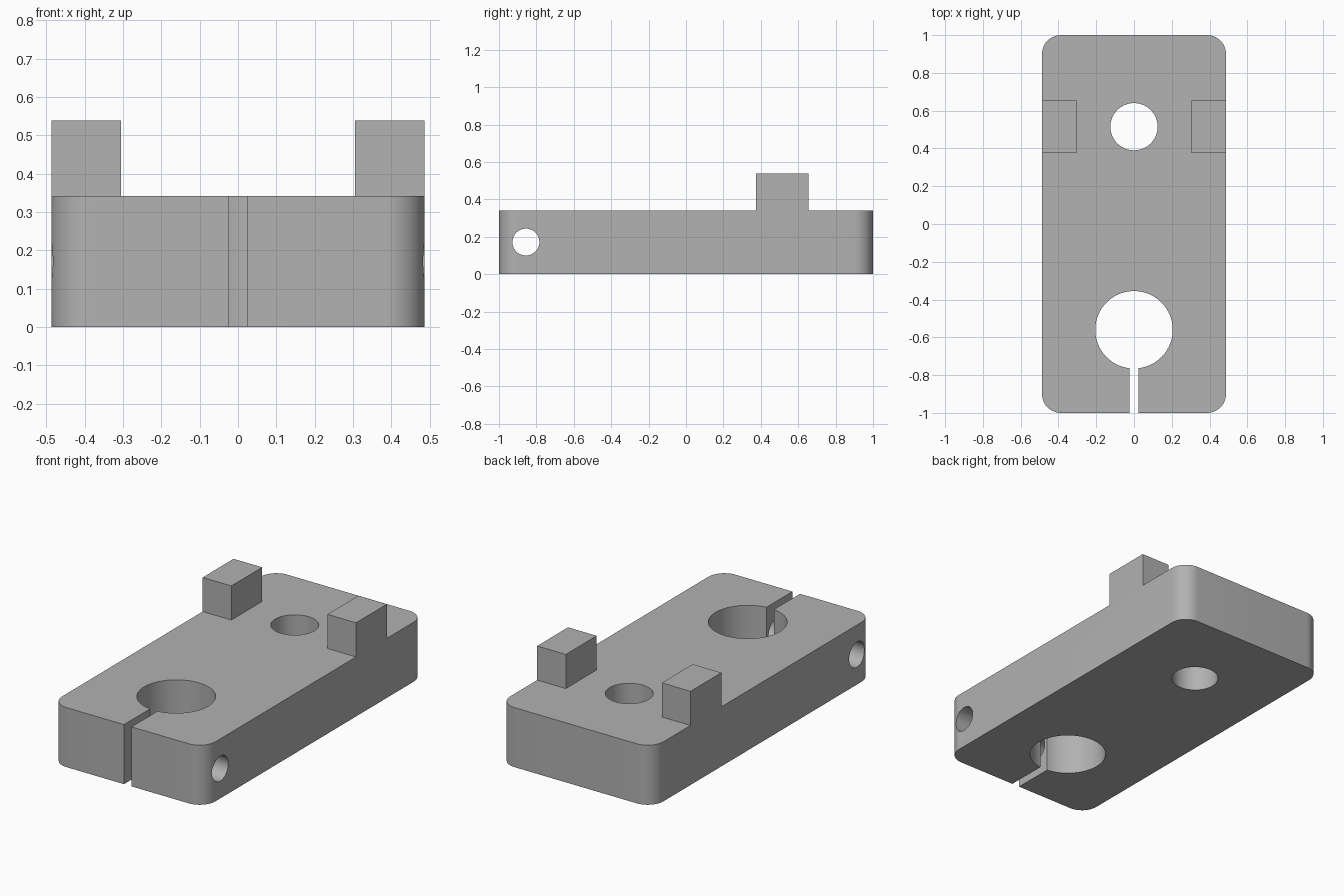
import bpy, bmesh
from math import sin, cos, pi, asin
from mathutils import Matrix

cube = bpy.data.objects.get("Cube")
if cube:
    bpy.data.objects.remove(cube, do_unlink=True)

HALF_W, HALF_L, CORNER = 0.487, 1.0, 0.1
PLATE_TOP, TAB_TOP = 0.342, 0.538
TAB_IN, TAB_FRONT, TAB_BACK = 0.305, 0.375, 0.655

grey = bpy.data.materials.new("plain grey")
grey.use_nodes = True
colour = (0.445, 0.445, 0.445, 1)
grey.diffuse_color = colour
grey.node_tree.nodes["Principled BSDF"].inputs["Base Color"].default_value = colour


def arc(cx, cy, r, start, end, steps):
    return [(cx + r * cos(start + (end - start) * i / steps),
             cy + r * sin(start + (end - start) * i / steps)) for i in range(steps + 1)]


def prism(name, outline, low, high, matrix=Matrix()):
    """Extrude a flat outline from low to high along z."""
    bm = bmesh.new()
    base = bm.faces.new([bm.verts.new((x, y, low)) for x, y in outline])
    top = bmesh.ops.extrude_face_region(bm, geom=[base])["geom"]
    moved = [v for v in top if isinstance(v, bmesh.types.BMVert)]
    bmesh.ops.translate(bm, verts=moved, vec=(0, 0, high - low))
    bmesh.ops.recalc_face_normals(bm, faces=bm.faces)
    bm.transform(matrix)
    mesh = bpy.data.meshes.new(name)
    bm.to_mesh(mesh)
    bm.free()
    mesh.materials.append(grey)
    obj = bpy.data.objects.new(name, mesh)
    bpy.context.collection.objects.link(obj)
    return obj


# Rounded block, full height to the top of the tabs
outline = []
for i, (sx, sy) in enumerate([(1, 1), (-1, 1), (-1, -1), (1, -1)]):
    outline += arc(sx * (HALF_W - CORNER), sy * (HALF_L - CORNER), CORNER,
                   i * pi / 2, (i + 1) * pi / 2, 12)
body = prism("clamp_plate", outline, 0, TAB_TOP)

# H-shaped relief that leaves the two side tabs standing
far = 1.2
relief = [(-far, -far), (far, -far), (far, TAB_FRONT), (TAB_IN, TAB_FRONT),
          (TAB_IN, TAB_BACK), (far, TAB_BACK), (far, far), (-far, far),
          (-far, TAB_BACK), (-TAB_IN, TAB_BACK), (-TAB_IN, TAB_FRONT), (-far, TAB_FRONT)]

# Clamp bore joined to its slot
bore_y, bore_r, slot = -0.56, 0.205, 0.024
gap = asin(slot / bore_r)
keyhole = arc(0, bore_y, bore_r, -pi / 2 + gap, 3 * pi / 2 - gap, 72)
keyhole += [(-slot, -far), (slot, -far)]

# Pivot hole and the cross screw hole
pivot = arc(0, 0.515, 0.125, 0, 2 * pi, 64)[:-1]
screw = arc(0, 0, 0.072, 0, 2 * pi, 48)[:-1]
sideways = Matrix.Translation((0, -0.856, 0.172)) @ Matrix.Rotation(pi / 2, 4, "Y")

cutters = [prism("relief_cutter", relief, PLATE_TOP, 1),
           prism("keyhole_cutter", keyhole, -0.2, 1),
           prism("pivot_cutter", pivot, -0.2, 1),
           prism("screw_cutter", screw, -1, 1, sideways)]

bpy.ops.object.select_all(action="DESELECT")
body.select_set(True)
bpy.context.view_layer.objects.active = body
for cutter in cutters:
    cutter.hide_render = True
    mod = body.modifiers.new(cutter.name, "BOOLEAN")
    mod.operation = "DIFFERENCE"
    mod.solver = "EXACT"
    mod.object = cutter
    bpy.ops.object.modifier_apply(modifier=mod.name)
    bpy.data.objects.remove(cutter, do_unlink=True)

bpy.ops.object.shade_smooth_by_angle(angle=pi / 6)
